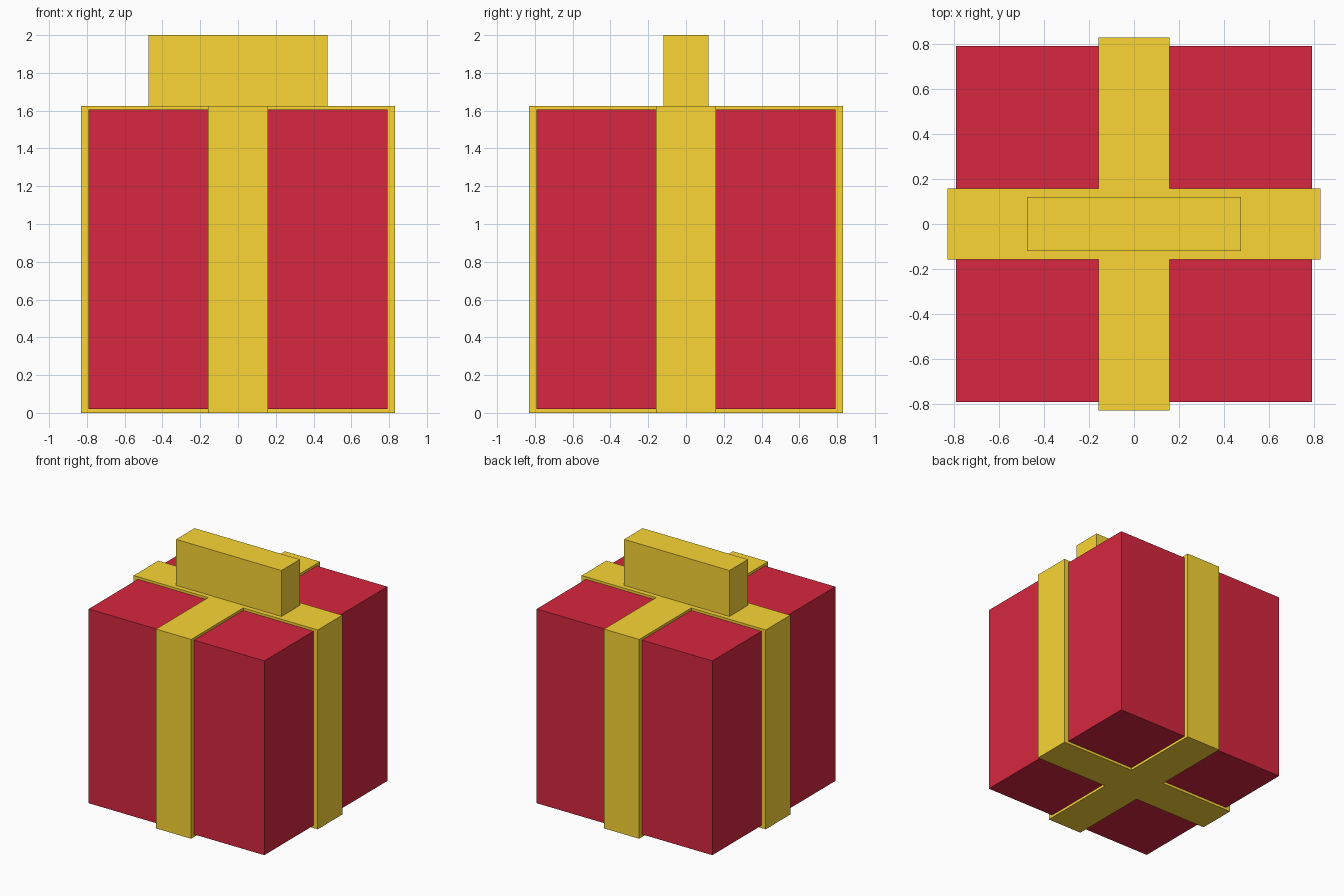
import bpy, bmesh

if "Cube" in bpy.data.objects:
    bpy.data.objects.remove(bpy.data.objects["Cube"])


def material(name, color):
    m = bpy.data.materials.new(name)
    m.diffuse_color = (*color, 1)
    m.use_nodes = True
    m.node_tree.nodes["Principled BSDF"].inputs["Base Color"].default_value = m.diffuse_color
    return m


red = material("red_paper", (0.68, 0.02, 0.05))
gold = material("gold_ribbon", (0.96, 0.67, 0.036))


def prism(name, outline, z0, z1, mat):
    """Extrude a flat outline from z0 up to z1."""
    bm = bmesh.new()
    face = bm.faces.new([bm.verts.new((x, y, z0)) for x, y in outline])
    ext = bmesh.ops.extrude_face_region(bm, geom=[face], use_keep_orig=True)
    for v in ext["geom"]:
        if isinstance(v, bmesh.types.BMVert):
            v.co.z = z1
    bmesh.ops.recalc_face_normals(bm, faces=bm.faces)
    mesh = bpy.data.meshes.new(name)
    bm.to_mesh(mesh)
    bm.free()
    mesh.materials.append(mat)
    obj = bpy.data.objects.new(name, mesh)
    bpy.context.collection.objects.link(obj)
    return obj


def rect(x, y):
    return [(-x, -y), (x, -y), (x, y), (-x, y)]


# Wrapped box
prism("gift_box", rect(0.792, 0.792), 0.021, 1.605, red)

# Crossed ribbon bands: one arm of the plus shape, turned four times
r, w = 0.83, 0.158
cross, arm = [], [(r, -w), (r, w), (w, w)]
for _ in range(4):
    cross += arm
    arm = [(-y, x) for x, y in arm]
prism("ribbon_cross", cross, 0.0, 1.625, gold)

# Block bow, resting on the box lid
prism("bow", rect(0.475, 0.119), 1.605, 2.0, gold)
